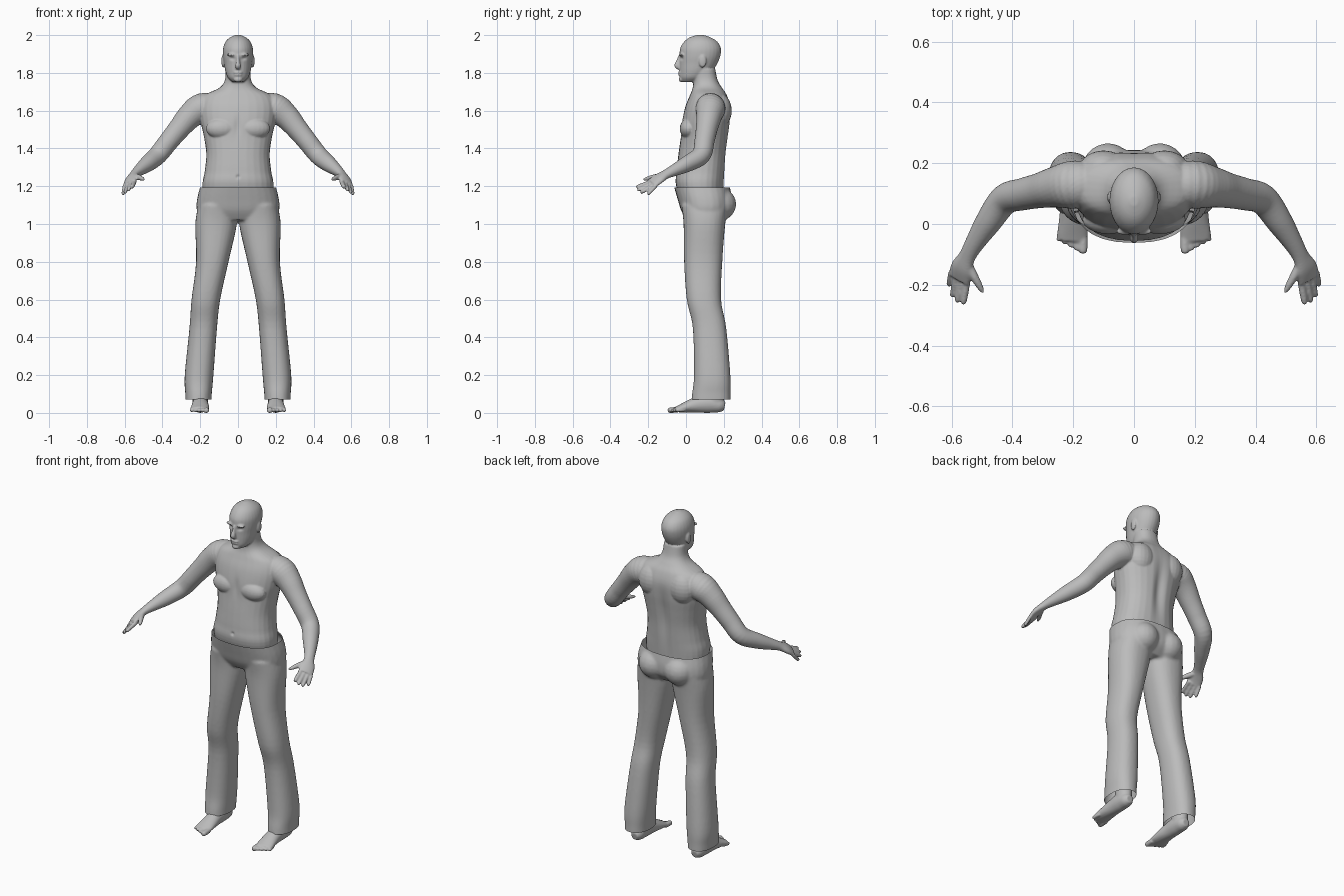
import bpy, bmesh, math
from mathutils import Vector, Matrix

cube = bpy.data.objects.get("Cube")
if cube:
    bpy.data.objects.remove(cube)

grey = bpy.data.materials.new("plain grey")
grey.use_nodes = True
grey.diffuse_color = (0.5, 0.5, 0.5, 1)
grey.node_tree.nodes["Principled BSDF"].inputs["Base Color"].default_value = (0.5, 0.5, 0.5, 1)


def smooth_rows(rows, steps=5):
    """Catmull-Rom interpolation between rows of numbers."""
    rows = [Vector(r) for r in rows]
    out = []
    for i in range(len(rows) - 1):
        p, q = rows[i], rows[i + 1]
        before = rows[i - 1] if i else p
        after = rows[i + 2] if i + 2 < len(rows) else q
        for k in range(steps):
            t = k / steps
            m, n = (q - before) / 2, (after - p) / 2
            out.append(p + m * t + (3 * (q - p) - 2 * m - n) * t ** 2
                       + (2 * (p - q) + m + n) * t ** 3)
    return out + [rows[-1]]


def ring(centre, u, v, power=2.0, count=28):
    pts = []
    for i in range(count):
        a = math.tau * i / count
        c, s = math.cos(a), math.sin(a)
        e = 2 / power
        pts.append(centre + u * math.copysign(abs(c) ** e, c) + v * math.copysign(abs(s) ** e, s))
    return pts


def skin(bm, rings, sides):
    for side in sides:
        loops = [[bm.verts.new((p.x * side, p.y, p.z)) for p in r] for r in rings]
        n = len(loops[0])
        for a, b in zip(loops, loops[1:]):
            for i in range(n):
                j = (i + 1) % n
                bm.faces.new((a[i], a[j], b[j], b[i]))
        bm.faces.new(loops[0])
        bm.faces.new(loops[-1])


def column(bm, rows, sides=(1,), power=2.0):
    """Upright loft; each row is height, x, half width, front y, back y."""
    skin(bm, [ring(Vector((x, (f + b) / 2, z)), Vector((w, 0, 0)), Vector((0, (b - f) / 2, 0)), power)
              for z, x, w, f, b in smooth_rows(rows)], sides)


def limb(bm, rows, across=(1, 0, 0), sides=(1, -1)):
    """Loft along a path; each row is x, y, z, half width, half thickness."""
    rows = smooth_rows(rows)
    rings = []
    for i, r in enumerate(rows):
        t = (rows[min(i + 1, len(rows) - 1)] - rows[max(i - 1, 0)]).to_3d().normalized()
        u = Vector(across)
        u = (u - t * u.dot(t)).normalized()
        rings.append(ring(r.to_3d(), u * r[3], t.cross(u) * r[4]))
    skin(bm, rings, sides)


def ball(bm, centre, radii):
    for side in ((1, -1) if centre[0] else (1,)):
        place = Matrix.Translation((centre[0] * side, centre[1], centre[2]))
        bmesh.ops.create_uvsphere(bm, u_segments=20, v_segments=12, radius=1,
                                  matrix=place @ Matrix.Diagonal((*radii, 1)))


def digit(bm, base, tip, radius):
    base, tip = Vector(base), Vector(tip)
    limb(bm, [(*base, radius, radius), (*base.lerp(tip, 0.6), radius, radius),
              (*base.lerp(tip, 0.92), radius * 0.85, radius * 0.85),
              (*tip, radius * 0.4, radius * 0.4)])


def fuse(bm, name, voxel, rounds):
    """Join overlapping volumes into one smooth surface."""
    bmesh.ops.recalc_face_normals(bm, faces=bm.faces)
    raw = bpy.data.meshes.new(name)
    bm.to_mesh(raw)
    bm.free()
    ob = bpy.data.objects.new(name, raw)
    bpy.context.collection.objects.link(ob)
    mod = ob.modifiers.new("fuse", 'REMESH')
    mod.mode, mod.voxel_size = 'VOXEL', voxel
    mod = ob.modifiers.new("relax", 'SMOOTH')
    mod.factor, mod.iterations = 0.5, rounds
    done = bpy.data.meshes.new_from_object(ob.evaluated_get(bpy.context.evaluated_depsgraph_get()))
    ob.modifiers.clear()
    ob.data = done
    done.materials.clear()
    done.materials.append(grey)
    done.shade_smooth()
    return ob


# Torso and neck
body = bmesh.new()
column(body, [(1.05, 0, .17, 0, .19), (1.2, 0, .188, -.052, .2), (1.28, 0, .176, -.05, .206),
              (1.37, 0, .168, -.04, .213), (1.46, 0, .18, -.028, .224), (1.54, 0, .198, -.022, .234),
              (1.62, 0, .205, -.004, .236), (1.68, 0, .18, .02, .218), (1.72, 0, .1, .035, .192),
              (1.76, 0, .07, .038, .168), (1.82, 0, .065, .03, .155)], power=2.3)
ball(body, (.085, .015, 1.505), (.085, .048, .055))
ball(body, (.1, .18, 1.6), (.08, .062, .09))

# Head, nose, brows, lips and ears
column(body, [(1.752, 0, .03, -.022, .07), (1.775, 0, .054, -.033, .11), (1.81, 0, .067, -.034, .14),
              (1.85, 0, .074, -.034, .166), (1.89, 0, .08, -.034, .182), (1.93, 0, .079, -.031, .185),
              (1.965, 0, .066, -.01, .166), (1.988, 0, .042, .02, .13), (2.001, 0, .012, .06, .09)])
limb(body, [(0, -.03, 1.892, .008, .01), (0, -.038, 1.865, .009, .012),
            (0, -.048, 1.838, .015, .014), (0, -.036, 1.826, .012, .01)], sides=(1,))
ball(body, (.03, -.024, 1.896), (.03, .012, .008))
ball(body, (0, -.032, 1.802), (.024, .01, .006))
ball(body, (0, -.031, 1.789), (.021, .01, .006))
ball(body, (0, -.026, 1.765), (.022, .012, .014))
ball(body, (.079, .088, 1.862), (.009, .02, .034))

# Arms and palms
limb(body, [(.1, .13, 1.62, .06, .06), (.19, .13, 1.615, .08, .078), (.255, .122, 1.57, .068, .068),
            (.31, .11, 1.507, .058, .058), (.365, .098, 1.44, .053, .053), (.425, .08, 1.365, .05, .05),
            (.48, .005, 1.318, .043, .043), (.525, -.065, 1.283, .032, .03), (.549, -.108, 1.262, .029, .022),
            (.566, -.145, 1.24, .04, .019), (.575, -.18, 1.215, .042, .014)], across=(.8, .4, -.45))

# Fingers and thumbs
tips = [(.562, -.264, 1.194), (.582, -.258, 1.178), (.598, -.24, 1.164), (.609, -.203, 1.156)]
for i, tip in enumerate(tips):
    digit(body, (.547 + .018 * i, -.178 + .006 * i, 1.226 - .008 * i), tip, .0115 - .0006 * i)
limb(body, [(.552, -.12, 1.255, .016, .015), (.528, -.168, 1.248, .015, .014),
            (.508, -.204, 1.24, .011, .011), (.496, -.226, 1.235, .005, .005)], across=(0, 0, 1))

# Feet, toes and shins
limb(body, [(.2, .205, .035, .02, .022), (.2, .18, .04, .036, .038), (.2, .13, .05, .042, .05),
            (.2, .07, .045, .042, .045), (.2, .02, .035, .046, .034), (.202, -.03, .023, .05, .021),
            (.204, -.055, .018, .046, .014)])
for i in range(5):
    digit(body, (.167 + .018 * i, -.04 + .008 * i, .017), (.168 + .02 * i, -.097 + .01 * i, .013),
          .015 if i == 0 else .0115 - .0005 * i)
column(body, [(.05, .2, .04, .1, .2), (.3, .195, .05, .08, .2), (.5, .18, .05, .06, .17)], sides=(1, -1))
figure = fuse(body, "body", .005, 3)

# Sunken eyes, spine groove, breastbone and navel: centre, spread, pull along y
dents = [((.031, -.03, 1.876), (.014, .02, .008), .008), ((-.031, -.03, 1.876), (.014, .02, .008), .008),
         ((0, .22, 1.42), (.03, .08, .16), -.016), ((0, -.02, 1.52), (.018, .05, .05), .007),
         ((0, -.05, 1.25), (.009, .03, .009), .008)]
for v in figure.data.vertices:
    for centre, spread, pull in dents:
        d = sum(((a - b) / s) ** 2 for a, b, s in zip(v.co, centre, spread))
        v.co.y += pull * math.exp(-d)

# Trousers: hips, seat and flared legs
cloth = bmesh.new()
column(cloth, [(1.02, 0, .19, .005, .19), (1.07, 0, .218, -.025, .235), (1.13, 0, .217, -.044, .243),
               (1.2, 0, .2, -.064, .232), (1.215, 0, .199, -.066, .23)], power=2.4)
ball(cloth, (.085, .17, 1.105), (.09, .096, .09))
column(cloth, [(1.1, .11, .1, -.025, .225), (1.0, .116, .11, -.013, .208), (.8, .136, .086, -.01, .192),
               (.6, .17, .076, .004, .186), (.45, .184, .073, .036, .213), (.2, .206, .076, .042, .235),
               (.1, .209, .07, .032, .236), (.05, .209, .068, .028, .236)], sides=(1, -1), power=2.3)
trousers = fuse(cloth, "trousers", .008, 4)

# Open the waist and the hems
bm = bmesh.new()
bm.from_mesh(trousers.data)
for height, up in ((1.193, 1), (.07, -1)):
    bmesh.ops.bisect_plane(bm, geom=bm.verts[:] + bm.edges[:] + bm.faces[:], plane_co=(0, 0, height),
                           plane_no=(0, 0, up), clear_outer=True)
bm.to_mesh(trousers.data)
bm.free()

# Stand the feet on the ground
drop = min(v.co.z for v in figure.data.vertices)
for v in figure.data.vertices:
    if v.co.z < .05:
        v.co.z -= drop * (1 - v.co.z / .05)
